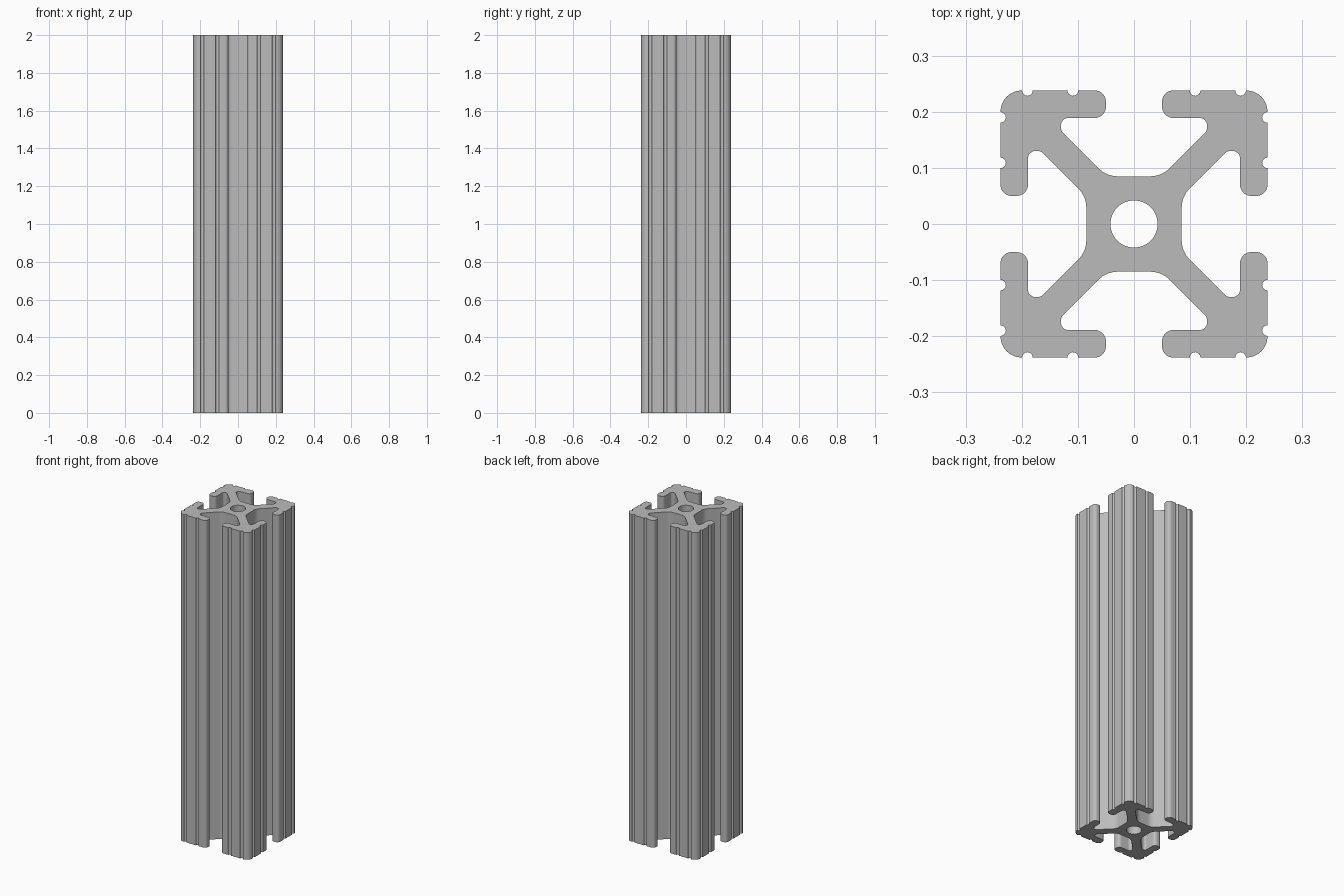
import bpy
import bmesh
import math
from mathutils import Vector

if "Cube" in bpy.data.objects:
    bpy.data.objects.remove(bpy.data.objects["Cube"], do_unlink=True)

HALF = 0.238        # half the profile width
LENGTH = 2.0
BORE = 0.042
GROOVE = 0.0095


def groove(x):
    """Small half-round marking groove cut into the outer face."""
    angles = [math.pi * (1 + i / 8) for i in range(9)]
    return [(x + GROOVE * math.cos(a), HALF + GROOVE * math.sin(a), 0) for a in angles]


def rounded(corners, steps=8):
    """Turn (x, y, radius) corners into a closed outline with arc fillets."""
    outline = []
    for i, (x, y, r) in enumerate(corners):
        p = Vector((x, y))
        if r == 0:
            outline.append(p)
            continue
        a = (Vector(corners[i - 1][:2]) - p).normalized()
        b = (Vector(corners[(i + 1) % len(corners)][:2]) - p).normalized()
        half = a.angle(b) / 2
        centre = p + (a + b).normalized() * r / math.sin(half)
        start = p + a * r / math.tan(half) - centre
        end = p + b * r / math.tan(half) - centre
        sweep = math.pi - 2 * half
        for k in range(steps + 1):
            t = k / steps
            arc = start * math.sin((1 - t) * sweep) + end * math.sin(t * sweep)
            outline.append(centre + arc / math.sin(sweep))
    return outline


# One eighth of the section: core, diagonal web, slot and lip
eighth = [(0.049, 0.085, 0.048), (0.13, 0.166, 0.012), (0.13, 0.189, 0.013),
          (0.05, 0.189, 0.02), (0.05, HALF, 0.02)] + groove(0.109) + groove(0.19)
quarter = eighth + [(HALF, HALF, 0.038)] + [(y, x, r) for x, y, r in reversed(eighth)]

# Repeat the quarter around the axis
corners = []
for _ in range(4):
    corners += quarter
    quarter = [(y, -x, r) for x, y, r in quarter]
section = rounded(corners)
bore = [Vector((BORE * math.cos(a), BORE * math.sin(a)))
        for a in (math.tau * i / 48 for i in range(48))]

# Fill the section around the bore and extrude it upwards
bm = bmesh.new()
edges = []
for loop in (section, bore):
    verts = [bm.verts.new((p.x, p.y, 0)) for p in loop]
    edges += [bm.edges.new((verts[i - 1], verts[i])) for i in range(len(verts))]
bmesh.ops.triangle_fill(bm, use_beauty=True, use_dissolve=False, edges=edges,
                        normal=(0, 0, 1))
top = bmesh.ops.extrude_face_region(bm, geom=bm.faces[:], use_keep_orig=True)
bmesh.ops.translate(bm, vec=(0, 0, LENGTH),
                    verts=[v for v in top["geom"] if isinstance(v, bmesh.types.BMVert)])
bmesh.ops.recalc_face_normals(bm, faces=bm.faces[:])
mesh = bpy.data.meshes.new("slotted_rail")
bm.to_mesh(mesh)
bm.free()

# Aluminium colour
grey = bpy.data.materials.new("aluminium_grey")
grey.use_nodes = True
grey.diffuse_color = (0.5, 0.5, 0.5, 1)
grey.node_tree.nodes["Principled BSDF"].inputs["Base Color"].default_value = (0.5, 0.5, 0.5, 1)
mesh.materials.append(grey)

rail = bpy.data.objects.new("slotted_rail", mesh)
bpy.context.collection.objects.link(rail)
bpy.ops.object.select_all(action="DESELECT")
rail.select_set(True)
bpy.context.view_layer.objects.active = rail
bpy.ops.object.shade_smooth_by_angle(angle=math.radians(30))
